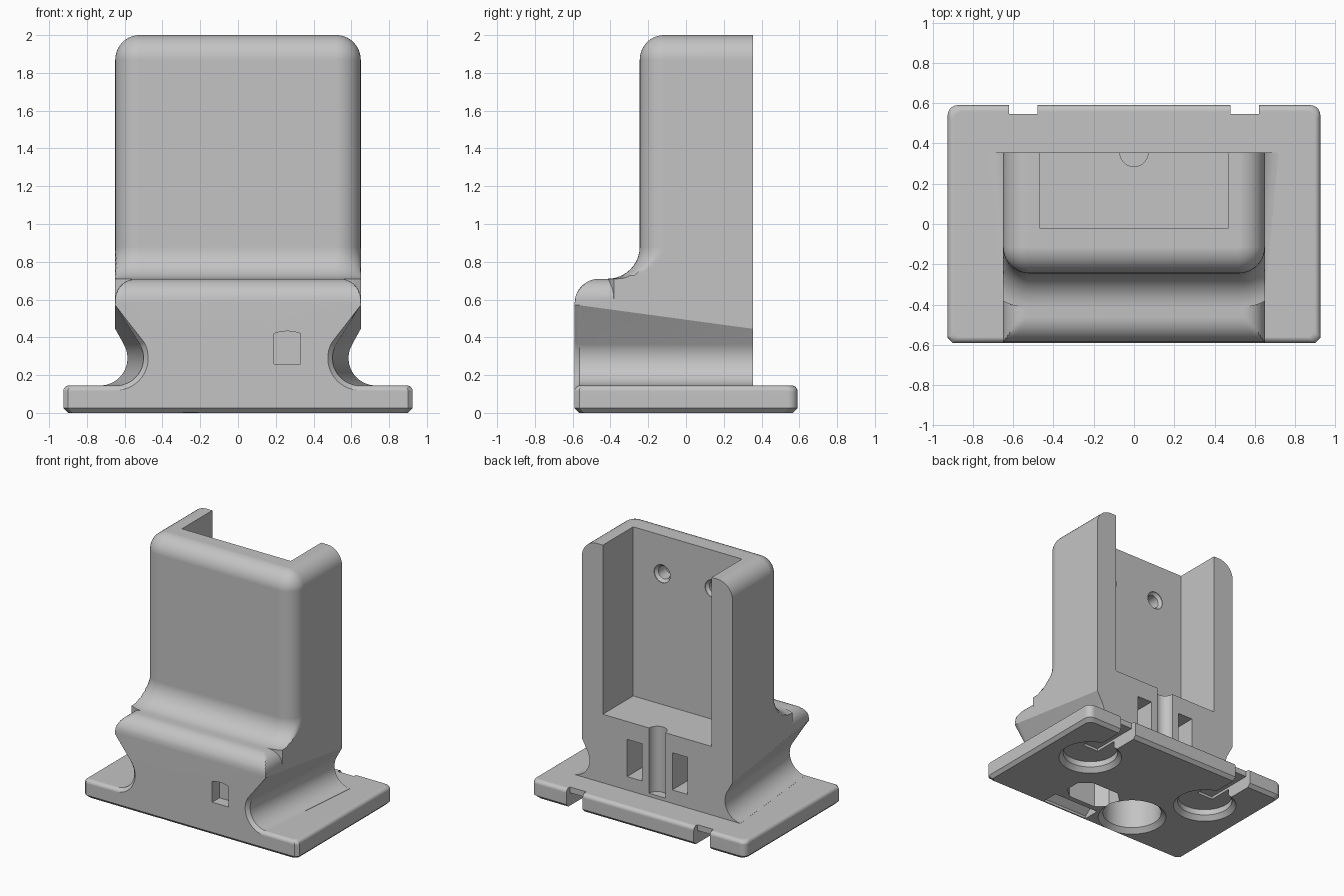
import bpy, bmesh
from math import sin, cos, pi, sqrt, radians

if "Cube" in bpy.data.objects:
    bpy.data.objects.remove(bpy.data.objects["Cube"], do_unlink=True)

grey = bpy.data.materials.new("plain_grey")
grey.use_nodes = True
GREY = (0.55, 0.55, 0.55, 1)
grey.diffuse_color = GREY
grey.node_tree.nodes["Principled BSDF"].inputs["Base Color"].default_value = GREY
STEPS = 10


def loft(name, rings):
    """Skin matching rings of points into a closed solid."""
    bm = bmesh.new()
    rows = [[bm.verts.new(p) for p in ring] for ring in rings]
    n = len(rows[0])
    for a, b in zip(rows, rows[1:]):
        for i in range(n):
            j = (i + 1) % n
            bm.faces.new((a[i], a[j], b[j], b[i]))
    bm.faces.new(rows[0][::-1])
    bm.faces.new(rows[-1])
    bmesh.ops.recalc_face_normals(bm, faces=bm.faces)
    mesh = bpy.data.meshes.new(name)
    bm.to_mesh(mesh)
    bm.free()
    mesh.materials.append(grey)
    ob = bpy.data.objects.new(name, mesh)
    bpy.context.collection.objects.link(ob)
    return ob


def box(name, x0, x1, y0, y1, z0, z1):
    outline = [(x0, y0), (x1, y0), (x1, y1), (x0, y1)]
    return loft(name, [[(x, y, z) for x, y in outline] for z in (z0, z1)])


def turned(name, cx, cy, steps, axis="z", n=40):
    """Round solid from (radius, position along axis) steps."""
    rings = []
    for r, h in steps:
        circle = [(cx + r * cos(2 * pi * i / n), cy + r * sin(2 * pi * i / n)) for i in range(n)]
        rings.append([(a, b, h) if axis == "z" else (a, h, b) for a, b in circle])
    return loft(name, rings)


def combine(target, other, operation):
    mod = target.modifiers.new(operation.lower(), "BOOLEAN")
    mod.operation, mod.solver, mod.object = operation, "EXACT", other
    bpy.context.view_layer.objects.active = target
    bpy.ops.object.modifier_apply(modifier=mod.name)
    bpy.data.objects.remove(other, do_unlink=True)


def mirrored(half):
    return half + [(-a, b) for a, b in reversed(half)]


# Base plate: chamfered underside, rounded top, rounded back corners
def plate_outline(inset):
    w, d, r = 0.925 - inset, 0.59 - inset, 0.05
    half = [(w - 0.025, -d), (w, -d + 0.025)]
    for i in range(7):
        t = pi / 2 * i / 6
        half.append((w - r + r * cos(t), d - r + r * sin(t)))
    return mirrored(half)


levels = [(0, 0.025), (0.025, 0)]
for i in range(7):
    t = pi / 2 * i / 6
    levels.append((0.115 + 0.03 * sin(t), 0.03 * (1 - cos(t))))
stand = loft("dock_stand", [[(x, y, z) for x, y in plate_outline(o)] for z, o in levels])


# Waisted foot: section blends from a narrow front to a wider back
def waist_section(y, chamfer=0.0):
    t = max(0, (y + 0.565) / 0.92)
    waist, shoulder = 0.5 + 0.085 * t, 0.57 - 0.125 * t
    r, cx = 0.145 + chamfer, waist + 0.145
    top = 0.58 + sqrt(max(0, 0.13 ** 2 - min(0, y + 0.46) ** 2))
    half = [(cx + r * cos(radians(265)), 0.1)]
    for i in range(STEPS + 5):
        a = radians(265 - 115 * i / (STEPS + 4))
        half.append((cx + r * cos(a), 0.29 + r * sin(a)))
    half.append((0.65, shoulder))
    for i in range(STEPS + 1):
        a = pi / 2 * i / STEPS
        half.append((0.54 + 0.11 * cos(a), min(top, 0.6 + 0.11 * sin(a))))
    return [(x, y, z) for x, z in mirrored(half)]


stations = [-0.46 - 0.13 * cos(pi / 2 * i / STEPS) for i in range(STEPS + 1)]
stations = sorted([y for y in stations if y > -0.564 ] + [-0.585, -0.577, -0.565, -0.2, 0.1, 0.355])
rings = [waist_section(-0.59, 0.025)]
rings += [waist_section(y, max(0, -0.565 - y)) for y in stations]
combine(stand, loft("foot", rings), "UNION")


# Tower: cove at the bottom, straight shaft, rounded top
def tower_section(z, offset):
    r = max(0.004, 0.13 + offset)
    cx, cy = 0.52, -0.115
    half = []
    for i in range(STEPS + 1):
        a = pi / 2 * i / STEPS
        half.append((min(0.65, cx + r * sin(a)), cy - r * cos(a)))
    half.append((min(0.65, cx + r), 0.355))
    return [(x, y, z) for x, y in mirrored(half)]


rings = [tower_section(0.6, 0.17)]
for i in range(STEPS + 1):
    a = pi / 2 * i / STEPS
    rings.append(tower_section(0.88 - 0.17 * cos(a), 0.17 * (1 - sin(a))))
for i in range(STEPS + 1):
    a = pi / 2 * i / STEPS
    rings.append(tower_section(1.87 + 0.13 * sin(a), -0.13 * (1 - cos(a))))
combine(stand, loft("tower", rings), "UNION")

# Device cavity, cable groove and front window
cuts = [
    box("cavity", -0.47, 0.47, -0.02, 0.6, 0.68, 2.2),
    turned("cable_groove", 0, 0.355, [(0.07, 0.17), (0.07, 0.9)]),
    turned("magnet_hole", -0.25, -0.32, [(0.26, -0.01), (0.215, 0.035), (0.215, 0.4)]),
]
window = [(0.19, 0.26), (0.33, 0.26), (0.33, 0.42), (0.295, 0.43), (0.26, 0.433), (0.225, 0.43), (0.19, 0.42)]
cuts.append(loft("front_window", [[(x, y, z) for x, z in window] for y in (-0.7, -0.5)]))

# Underside cable opening and front recess
opening = [(-0.2, -0.06), (-0.12, -0.13), (0.12, -0.13), (0.2, -0.06),
           (0.2, 0.06), (0.12, 0.13), (-0.12, 0.13), (-0.2, 0.06)]
cuts.append(loft("cable_opening", [[(0.18 + x, -0.25 + y, z) for x, y in opening] for z in (-0.1, 0.35)]))
ramp = [(-0.555, -0.01), (-0.555, 0.02), (-0.45, 0.1), (-0.42, -0.01)]
cuts.append(loft("front_recess", [[(x, y, z) for y, z in ramp] for x in (0.0, 0.4)]))

# Paired details: back windows, screw holes, foot pockets and their slots
for s in (-1, 1):
    x = 0.195 * s
    cuts += [
        box("back_window", x - 0.065, x + 0.065, 0.1, 0.5, 0.25, 0.54),
        turned("screw_hole", 0.22 * s, 1.7, [(0.07, 0.0), (0.07, -0.025), (0.05, -0.045), (0.05, -0.14)], "y", 24),
        turned("foot_pocket", 0.55 * s, 0.155, [(0.24, -0.01), (0.2, 0.035), (0.2, 0.08)]),
        box("foot_slot", 0.55 * s - 0.07, 0.55 * s + 0.07, 0.155, 0.7, -0.1, 0.1),
        box("edge_notch", 0.55 * s - 0.07, 0.55 * s + 0.07, 0.545, 0.7, -0.1, 0.3),
    ]
for cut in cuts:
    cut.hide_render = True
    combine(stand, cut, "DIFFERENCE")

# Smooth the rounded surfaces, keep hard edges crisp
bpy.ops.object.select_all(action="DESELECT")
stand.select_set(True)
bpy.context.view_layer.objects.active = stand
bpy.ops.object.shade_smooth_by_angle(angle=radians(28))
normals = stand.modifiers.new("even_shading", "WEIGHTED_NORMAL")
normals.keep_sharp = True
